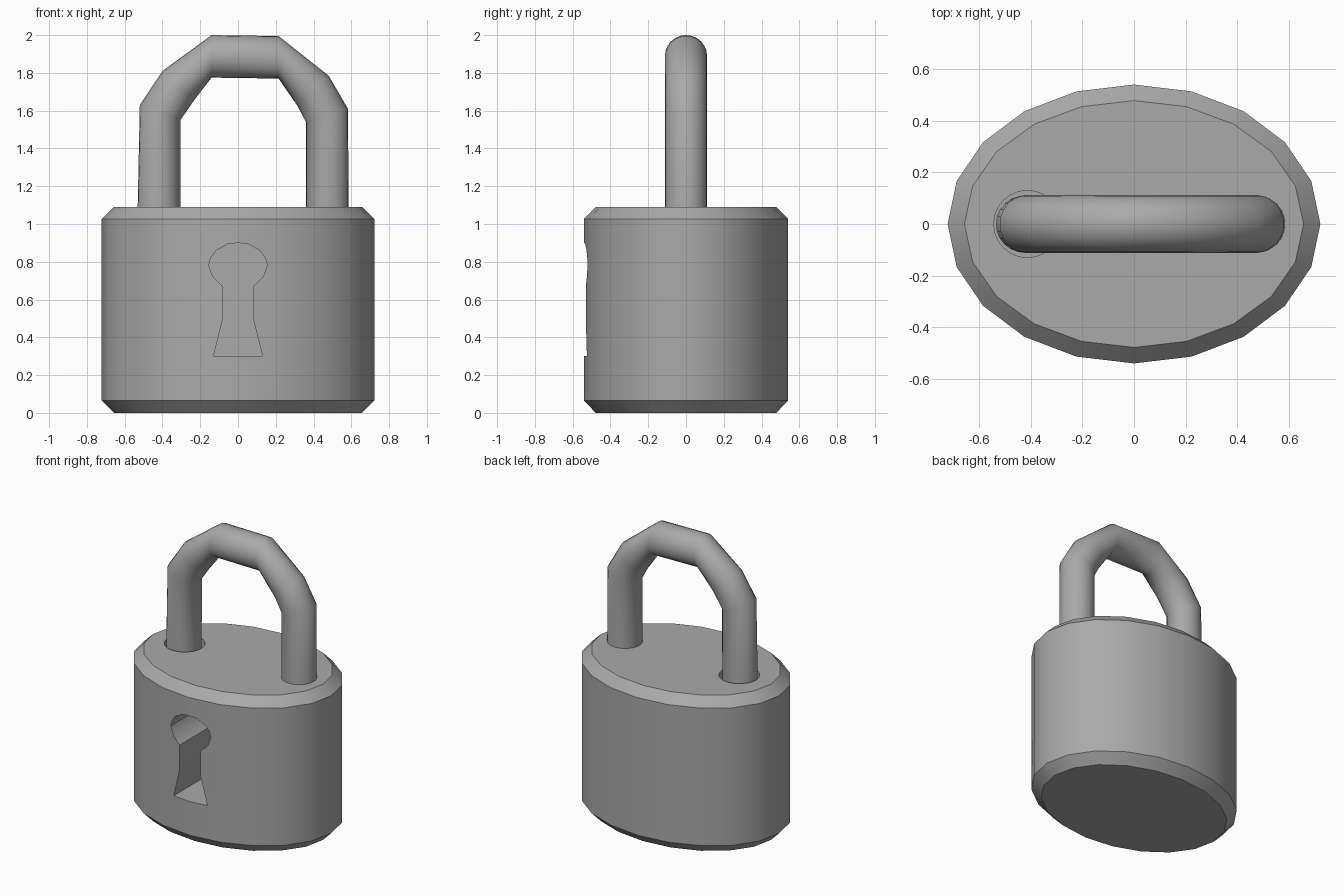
import bpy, bmesh, math

cube = bpy.data.objects.get("Cube")
if cube:
    bpy.data.objects.remove(cube, do_unlink=True)

grey = bpy.data.materials.new("plain_grey")
grey.use_nodes = True
COLOR = (0.4, 0.4, 0.4, 1)
grey.diffuse_color = COLOR
grey.node_tree.nodes["Principled BSDF"].inputs["Base Color"].default_value = COLOR


def loft(name, rings):
    """Skin a list of equal closed rings and cap both ends."""
    bm = bmesh.new()
    loops = [[bm.verts.new(p) for p in ring] for ring in rings]
    n = len(loops[0])
    for a, b in zip(loops, loops[1:]):
        for i in range(n):
            j = (i + 1) % n
            bm.faces.new((a[i], a[j], b[j], b[i]))
    bm.faces.new(loops[0])
    bm.faces.new(loops[-1])
    bmesh.ops.recalc_face_normals(bm, faces=bm.faces)
    mesh = bpy.data.meshes.new(name)
    bm.to_mesh(mesh)
    bm.free()
    mesh.materials.append(grey)
    obj = bpy.data.objects.new(name, mesh)
    bpy.context.collection.objects.link(obj)
    return obj


def ellipse(cx, rx, ry, z, sides):
    return [(cx + rx * math.cos(t), ry * math.sin(t), z)
            for t in (math.tau * i / sides for i in range(sides))]


def activate(obj):
    bpy.ops.object.select_all(action='DESELECT')
    obj.select_set(True)
    bpy.context.view_layer.objects.active = obj


def cut(target, cutter):
    cutter.hide_render = True
    mod = target.modifiers.new("cut", 'BOOLEAN')
    mod.operation = 'DIFFERENCE'
    mod.solver = 'EXACT'
    mod.object = cutter
    activate(target)
    bpy.ops.object.modifier_apply(modifier=mod.name)
    bpy.data.objects.remove(cutter, do_unlink=True)


# Oval body with chamfered rims
body = loft("lock_body", [ellipse(0, rx, ry, z, 20) for rx, ry, z in (
    (0.657, 0.478, 0), (0.722, 0.54, 0.065), (0.722, 0.54, 1.027), (0.657, 0.478, 1.09))])

# Deep keyhole in the front
half = [(0.13, 0.3), (0.08, 0.5), (0.08, 0.67), (0.133, 0.72),
        (0.155, 0.78), (0.145, 0.82), (0.115, 0.86), (0.055, 0.893)]
outline = half + [(0, 0.9)] + [(-x, z) for x, z in reversed(half)]
cut(body, loft("keyhole_cutter", [[(x, y, z) for x, z in outline] for y in (-0.7, 0)]))

# Socket around the free leg of the shackle
cut(body, loft("socket_cutter", [ellipse(-0.413, 0.13, 0.13, z, 24) for z in (0.85, 1.2)]))

activate(body)
bpy.ops.object.shade_smooth_by_angle(angle=math.radians(30))

# Bent round shackle: outer and inner edge point (x, z) of each ring
bends = [((-0.535, 0.9), (-0.305, 0.9)),
         ((-0.52, 1.63), (-0.305, 1.55)),
         ((-0.40, 1.81), (-0.236, 1.65)),
         ((-0.14, 2.0), (-0.14, 1.775)),
         ((0.215, 1.995), (0.215, 1.77)),
         ((0.48, 1.785), (0.315, 1.625)),
         ((0.582, 1.61), (0.36, 1.54)),
         ((0.587, 0.95), (0.36, 0.95))]


def bend_ring(outer, inner, radius=0.112, sides=24):
    ring = []
    for i in range(sides):
        t = math.tau * i / sides
        k = (1 + math.cos(t)) / 2
        ring.append((inner[0] + (outer[0] - inner[0]) * k, radius * math.sin(t),
                     inner[1] + (outer[1] - inner[1]) * k))
    return ring


shackle = loft("shackle", [bend_ring(o, i) for o, i in bends])
activate(shackle)
bpy.ops.object.shade_smooth_by_angle(angle=math.radians(65))
